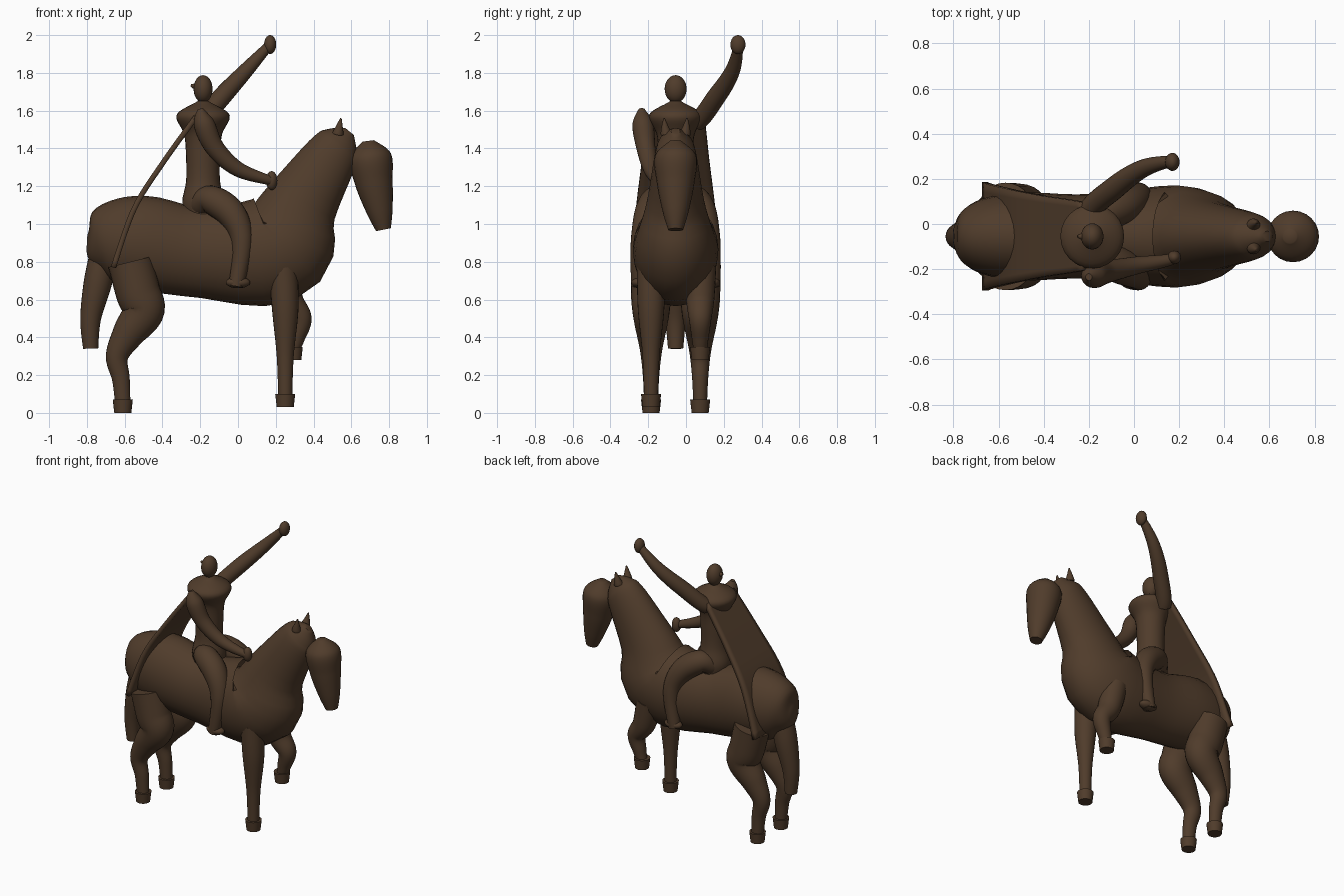
import bpy
import bmesh
import math
from mathutils import Matrix, Vector

MIDLINE = -.055     # symmetry plane of horse and rider; part positions are relative to it
SIDES = {"right": -1, "left": 1}
LEG_OFFSET = .13
RIDER_X = -.185
parts = []

cube = bpy.data.objects.get("Cube")
if cube:
    bpy.data.objects.remove(cube, do_unlink=True)

bronze = bpy.data.materials.new("dark_bronze")
bronze.use_nodes = True
bronze.diffuse_color = (.08, .045, .024, 1)
shader = bronze.node_tree.nodes["Principled BSDF"]
shader.inputs["Base Color"].default_value = bronze.diffuse_color
shader.inputs["Roughness"].default_value = .6


def finish(name, bm):
    bmesh.ops.recalc_face_normals(bm, faces=bm.faces)
    bmesh.ops.translate(bm, vec=(0, MIDLINE, 0), verts=bm.verts)
    mesh = bpy.data.meshes.new(name)
    bm.to_mesh(mesh)
    bm.free()
    mesh.materials.append(bronze)
    obj = bpy.data.objects.new(name, mesh)
    bpy.context.collection.objects.link(obj)
    parts.append(obj)
    return obj


def along(values, t):
    """Smooth value at fraction t of evenly spaced control values."""
    last = len(values) - 1
    i = min(int(t * last), last - 1)
    f = t * last - i
    before, after = values[max(i - 1, 0)], values[min(i + 2, last)]
    start, end = values[i], values[i + 1]
    slope_in, slope_out = (end - before) / 2, (after - start) / 2
    ease = f * f * (3 - 2 * f)
    return (start + (end - start) * ease
            + slope_in * f * (1 - f) ** 2 - slope_out * f * f * (1 - f))


def bridge(bm, loops, closed):
    for low, high in zip(loops, loops[1:]):
        count = len(low)
        for k in range(count if closed else count - 1):
            n = (k + 1) % count
            bm.faces.new((low[k], low[n], high[n], high[k]))


def tube(name, path, radii, reach=(0, 0), side=1, widen=1, steps=40, segments=24):
    """Sweep an ellipse along an x-z path whose offset eases between two reaches."""
    xs, zs = zip(*path)
    centres = []
    for i in range(steps + 1):
        t = i / steps
        offset = reach[0] + (reach[1] - reach[0]) * math.sin(t * math.pi / 2)
        centres.append(Vector((along(xs, t), side * offset, along(zs, t))))
    bm = bmesh.new()
    loops = []
    for i, centre in enumerate(centres):
        tangent = (centres[min(i + 1, steps)] - centres[max(i - 1, 0)]).normalized()
        across = Vector((0, 1, 0))
        across = (across - tangent * across.dot(tangent)).normalized()
        upward = tangent.cross(across)
        radius = along(radii, i / steps)
        loop = []
        for k in range(segments):
            angle = math.tau * k / segments
            ring = upward * math.cos(angle) + across * math.sin(angle) * widen
            loop.append(bm.verts.new(centre + ring * radius))
        loops.append(loop)
    bridge(bm, loops, closed=True)
    bm.faces.new(loops[0])
    bm.faces.new(loops[-1])
    return finish(name, bm)


def ball(name, centre, radii):
    bm = bmesh.new()
    bmesh.ops.create_uvsphere(bm, u_segments=24, v_segments=16, radius=1)
    bmesh.ops.scale(bm, vec=radii, verts=bm.verts)
    bmesh.ops.translate(bm, vec=centre, verts=bm.verts)
    return finish(name, bm)


def horse_leg(name, path, radii, side, widen=1):
    """Leg with a flared hoof below its last point."""
    tube(name, path, radii, (LEG_OFFSET, LEG_OFFSET), side, widen)
    x, z = path[-1]
    height = .07
    place = Matrix.Translation((x, side * LEG_OFFSET, z - .05 + height / 2))
    bm = bmesh.new()
    bmesh.ops.create_cone(bm, cap_ends=True, segments=24, radius1=.045,
                          radius2=.053, depth=height, matrix=place)
    finish(name + "_hoof", bm)


# Horse trunk, neck, head and tail
tube("horse_body",
     [(-.8, .9), (-.77, .9), (-.68, .91), (-.5, .9), (-.2, .85),
      (.2, .87), (.33, 1.1), (.5, 1.37), (.55, 1.44), (.59, 1.49)],
     [.04, .13, .21, .25, .24, .29, .2, .14, .1, .03], widen=.78)
tube("horse_head",
     [(.69, 1.44), (.7, 1.36), (.72, 1.22), (.75, 1.07), (.77, .97)],
     [.03, .11, .1, .07, .04])
tube("horse_tail",
     [(-.7, .9), (-.74, .7), (-.78, .5), (-.78, .34)],
     [.07, .075, .055, .04])

# Parts repeated on both sides
for label, side in SIDES.items():
    tube(label + "_horse_ear", [(.53, 1.48), (.545, 1.56)], [.03, .004], (.05, .06), side)
    horse_leg(label + "_hind_leg",
              [(-.57, .8), (-.53, .64), (-.5, .54), (-.58, .42),
               (-.64, .3), (-.62, .18), (-.61, .05)],
              [.12, .11, .06, .04], side, widen=.9)
    tube(label + "_rider_leg",
         [(-.2, 1.1), (-.15, 1.13), (-.05, 1.07), (.01, .97), (.02, .85), (-.01, .67)],
         [.06, .08, .06, .04], (.05, .195), side)
    ball(label + "_rider_foot", (0, side * .195, .69), (.065, .04, .03))

# Front legs: right one planted, left one raised
horse_leg("right_front_leg", [(.24, .77), (.25, .55), (.25, .3), (.25, .08)],
          [.075, .07, .045, .037], SIDES["right"])
horse_leg("left_front_leg", [(.23, .77), (.27, .6), (.33, .5), (.31, .4), (.29, .33)],
          [.085, .035], SIDES["left"])

# Rider torso and head
tube("rider_torso", [(RIDER_X, 1.05), (RIDER_X, 1.65)],
     [.1, .11, .09, .09, .1, .14, .03])
ball("rider_shoulders", (RIDER_X, 0, 1.55), (.05, .17, .05))
ball("rider_head", (RIDER_X, 0, 1.715), (.05, .058, .073))
tube("hair_knot", [(-.2, 1.72), (-.25, 1.735)], [.03, .006])

# Rider arms: right hand on the reins, left hand raised
tube("right_arm",
     [(.17, 1.23), (0, 1.29), (-.12, 1.4), (-.18, 1.53), (-.2, 1.61)],
     [.025, .04, .05, .055, .015], (.1, .18), SIDES["right"])
ball("right_hand", (.178, -.093, 1.23), (.03, .03, .05))
tube("left_arm",
     [(-.2, 1.54), (-.08, 1.68), (.04, 1.81), (.16, 1.94)],
     [.05, .05, .04, .025], (.11, .33), SIDES["left"])
ball("left_hand", (.17, .33, 1.95), (.032, .04, .05))

# Cloak widening from the shoulders down over the rump
bm = bmesh.new()
columns, rows = 12, 16
spine_x, spine_z = zip((-.22, 1.57), (-.4, 1.32), (-.55, 1.08), (-.66, .77))
loops = []
for i in range(rows + 1):
    t = i / rows
    half = .15 + .09 * t
    loops.append([bm.verts.new((along(spine_x, t), half * (2 * k / columns - 1), along(spine_z, t)))
                  for k in range(columns + 1)])
bridge(bm, loops, closed=False)
thickness = finish("cloak", bm).modifiers.new("thickness", 'SOLIDIFY')
thickness.thickness = .028
thickness.offset = 0

# Smooth shading with crisp edges
bpy.ops.object.select_all(action='DESELECT')
for part in parts:
    part.select_set(True)
bpy.context.view_layer.objects.active = parts[0]
bpy.ops.object.shade_smooth_by_angle(angle=math.radians(45))
